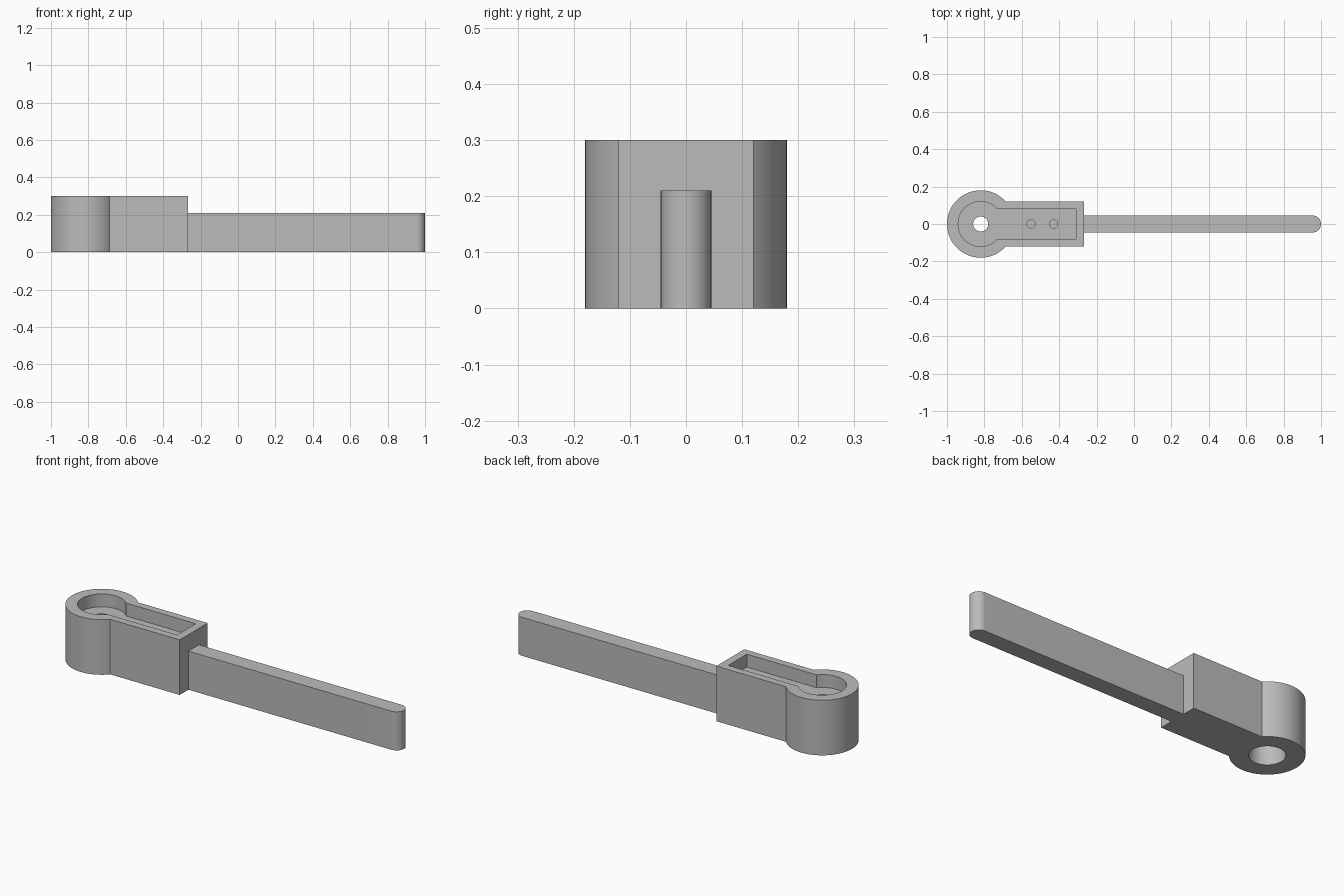
import bpy, bmesh
from math import sin, cos, pi, asin, radians

if "Cube" in bpy.data.objects:
    bpy.data.objects.remove(bpy.data.objects["Cube"], do_unlink=True)

grey = bpy.data.materials.new("plain grey")
grey.use_nodes = True
grey.diffuse_color = (0.5, 0.5, 0.5, 1)
grey.node_tree.nodes["Principled BSDF"].inputs["Base Color"].default_value = (0.5, 0.5, 0.5, 1)

HUB_X = -0.82


def arc(cx, radius, start, end, steps=64):
    return [(cx + radius * cos(start + (end - start) * i / steps),
             radius * sin(start + (end - start) * i / steps)) for i in range(steps + 1)]


def circle(cx, radius):
    return arc(cx, radius, 0, 2 * pi)[:-1]


def keyhole(radius, half_width, end_x):
    """Round hub outline merged with a straight-sided tail."""
    a = asin(half_width / radius)
    return arc(HUB_X, radius, a, 2 * pi - a, 80) + [(end_x, -half_width), (end_x, half_width)]


def prism(name, outline, z0, z1):
    bm = bmesh.new()
    base = bm.faces.new([bm.verts.new((x, y, z0)) for x, y in outline])
    top = bmesh.ops.extrude_face_region(bm, geom=[base])["geom"]
    bmesh.ops.translate(bm, vec=(0, 0, z1 - z0),
                        verts=[v for v in top if isinstance(v, bmesh.types.BMVert)])
    bmesh.ops.recalc_face_normals(bm, faces=bm.faces)
    mesh = bpy.data.meshes.new(name)
    bm.to_mesh(mesh)
    bm.free()
    mesh.materials.append(grey)
    obj = bpy.data.objects.new(name, mesh)
    bpy.context.collection.objects.link(obj)
    return obj


def smooth(obj):
    bpy.ops.object.select_all(action="DESELECT")
    obj.select_set(True)
    bpy.context.view_layer.objects.active = obj
    bpy.ops.object.shade_smooth_by_angle(angle=radians(30))


# Hub and block in one body
body = prism("hub_block", keyhole(0.18, 0.12, -0.267), 0, 0.3)

# Recess, stepped axle hole and two blind pin holes
cutters = [
    prism("recess_cutter", keyhole(0.12, 0.08, -0.31), 0.23, 0.4),
    prism("bore_cutter", circle(HUB_X, 0.088), -0.1, 0.17),
    prism("axle_hole_cutter", circle(HUB_X, 0.04), 0.1, 0.35),
    prism("inner_pin_cutter", circle(-0.55, 0.022), 0.1, 0.35),
    prism("outer_pin_cutter", circle(-0.43, 0.022), 0.1, 0.35),
]
bpy.context.view_layer.objects.active = body
for cutter in cutters:
    mod = body.modifiers.new(cutter.name, "BOOLEAN")
    mod.operation = "DIFFERENCE"
    mod.solver = "EXACT"
    mod.object = cutter
    bpy.ops.object.modifier_apply(modifier=mod.name)
for cutter in cutters:
    bpy.data.objects.remove(cutter, do_unlink=True)
smooth(body)

# Straight arm with a rounded tip
arm = prism("arm", [(-0.267, -0.045)] + arc(0.955, 0.045, -pi / 2, pi / 2, 32) + [(-0.267, 0.045)], 0, 0.21)
smooth(arm)
